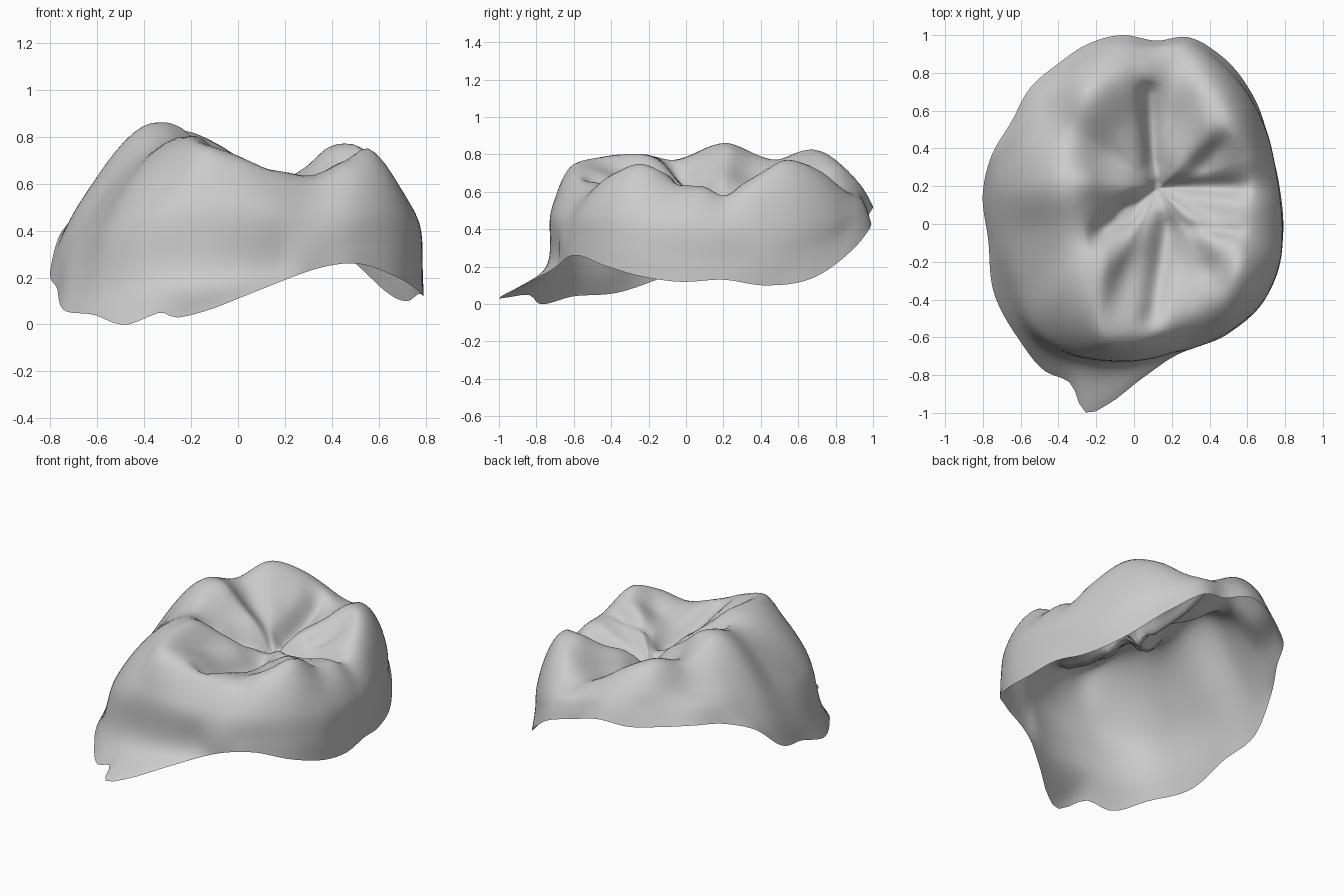
import bpy
import bmesh
from math import atan2, cos, sin, pi, exp
from mathutils import Vector

SECTORS = 160
STEPS = 9
PIT = Vector((.13, .19, .55))

# Closed guide loops of the crown, listed counter-clockwise from the left side
RIDGE = [(.62, .1, .62), (.63, .2, .58), (.6, .35, .66), (.48, .54, .77), (.38, .7, .72),
         (.2, .82, .61), (.05, .84, .67), (-.1, .8, .76), (-.25, .7, .82), (-.33, .5, .77),
         (-.33, .22, .86), (-.26, -.08, .77), (-.22, -.25, .8), (-.2, -.4, .795),
         (-.17, -.57, .76), (0, -.61, .7),
         (.16, -.56, .65), (.32, -.49, .62), (.48, -.4, .69), (.55, -.25, .75), (.6, -.05, .64)]
BELLY = [(.77, -.05, .44), (.75, .2, .43), (.705, .42, .44), (.62, .65, .43), (.46, .84, .47),
         (.28, .94, .54), (.1, .93, .58), (-.07, .93, .64), (-.28, .83, .69), (-.46, .58, .65),
         (-.58, .4, .62), (-.66, .2, .54), (-.61, -.07, .49), (-.59, -.3, .44), (-.52, -.53, .43),
         (-.3, -.68, .5), (-.1, -.715, .52), (.1, -.7, .5), (.3, -.63, .47), (.5, -.56, .47),
         (.67, -.4, .48), (.75, -.22, .46)]
NECK = [(.787, -.05, .24), (.765, .2, .22), (.68, .55, .24), (.49, .83, .36), (.28, .97, .48),
        (.1, .955, .52), (-.07, .97, .58), (-.38, .8, .6), (-.59, .55, .57), (-.74, .25, .4),
        (-.74, -.05, .28), (-.7, -.33, .17), (-.55, -.61, .14), (-.3, -.73, .18), (0, -.75, .19),
        (.2, -.695, .21), (.5, -.575, .33), (.69, -.4, .32), (.77, -.22, .27)]
RIM = [(.79, -.05, .12), (.77, .2, .13), (.72, .42, .1), (.63, .68, .14), (.45, .9, .3),
       (.28, .99, .42), (.12, .97, .46), (-.07, 1, .52), (-.25, .95, .5), (-.4, .85, .5),
       (-.55, .72, .5), (-.65, .54, .47), (-.755, .36, .39), (-.8, .17, .23), (-.77, -.1, .15),
       (-.74, -.37, .06), (-.61, -.61, .04), (-.47, -.78, 0), (-.33, -.85, .05), (-.25, -1, .03),
       (-.13, -.95, .06), (0, -.85, .11), (.15, -.74, .17), (.5, -.58, .26), (.68, -.42, .2),
       (.76, -.25, .15)]

# Chewing-surface grooves, and cusp slopes as negative depths: start, end, depth, width
GROOVES = [((-.25, -.08), (-.04, .05), .07, .06),
           ((-.04, .05), (.1, .17), .06, .05),
           ((.08, .7), (.1, .3), .07, .05),
           ((.14, .2), (.6, .19), .04, .05),
           ((.17, -.02), (.1, -.5), .06, .06),
           ((.3, -.02), (.6, -.05), .03, .03),
           ((.36, .32), (.52, .48), .04, .06),
           ((.4, -.25), (.5, -.2), .04, .08),
           ((-.3, .23), (-.05, .23), -.03, .09),
           ((-.2, -.25), (.02, -.08), -.025, .07),
           ((.4, .56), (.22, .37), -.025, .08)]


def hermite(knots, values, t):
    """Smooth curve through values placed at uneven knots."""
    last = len(knots) - 1
    i = max(k for k in range(last) if knots[k] <= t or k == 0)

    def slope(k):
        a, b = max(k - 1, 0), min(k + 1, last)
        if a == k or b == k:
            return (values[b] - values[a]) / (knots[b] - knots[a])
        h0, h1 = knots[k] - knots[a], knots[b] - knots[k]
        before, after = (values[k] - values[a]) / h0, (values[b] - values[k]) / h1
        return (before * h1 + after * h0) / (h0 + h1)

    span = knots[i + 1] - knots[i]
    u = (t - knots[i]) / span
    rise = u * u * (3 - 2 * u)
    return (values[i] * (1 - rise) + values[i + 1] * rise
            + slope(i) * span * u * (1 - u) ** 2 - slope(i + 1) * span * u * u * (1 - u))


def sample_loop(points):
    """Resample a guide loop at even angles around the central pit."""
    polar = []
    for p in points:
        d = Vector(p) - PIT
        polar.append((atan2(d.y, d.x), Vector((d.xy.length, p[2]))))
    polar.sort(key=lambda item: item[0])
    turn = 2 * pi
    wrapped = ([(a - turn, v) for a, v in polar[-3:]] + polar
               + [(a + turn, v) for a, v in polar[:3]])
    knots, values = [a for a, v in wrapped], [v for a, v in wrapped]
    ring = []
    for s in range(SECTORS):
        angle = -pi + turn * s / SECTORS
        radius, height = hermite(knots, values, angle)
        ring.append(Vector((PIT.x + radius * cos(angle), PIT.y + radius * sin(angle), height)))
    return ring


def groove_depth(point):
    total = 0
    for start, end, depth, width in GROOVES:
        a, b = Vector(start), Vector(end)
        along = (point.xy - a).dot(b - a) / (b - a).length_squared
        nearest = a.lerp(b, min(max(along, 0), 1))
        total += depth * exp(-((point.xy - nearest).length / width) ** 2)
    return min(total, .075)


def build_crown():
    loops = [sample_loop(points) for points in (RIDGE, BELLY, NECK, RIM)]
    bm = bmesh.new()
    centre = bm.verts.new(PIT - Vector((0, 0, groove_depth(PIT))))
    columns = []
    for s in range(SECTORS):
        ridge = loops[0][s]
        inner = PIT.lerp(ridge, .55)
        inner.z -= .01
        guide = [PIT, inner] + [loop[s] for loop in loops]
        knots = [0]
        for a, b in zip(guide, guide[1:]):
            knots.append(knots[-1] + max((b - a).length, .02))
        column = []
        for i in range(len(guide) - 1):
            for j in range(1, STEPS + 1):
                t = knots[i] + (knots[i + 1] - knots[i]) * j / STEPS
                p = hermite(knots, guide, t)
                # Grooves fade out at the cusp ridge
                fade = min(max((knots[2] - t) / .12, 0), 1)
                p.z = max(p.z - groove_depth(p) * fade, 0)
                column.append(bm.verts.new(p))
        columns.append(column)
    for s, column in enumerate(columns):
        following = columns[(s + 1) % SECTORS]
        bm.faces.new((centre, column[0], following[0]))
        for k in range(len(column) - 1):
            bm.faces.new((column[k], column[k + 1], following[k + 1], following[k]))
    mesh = bpy.data.meshes.new("tooth_crown")
    bm.to_mesh(mesh)
    bm.free()
    crown = bpy.data.objects.new("tooth_crown", mesh)
    bpy.context.collection.objects.link(crown)
    return crown


def make_material(name, colour):
    material = bpy.data.materials.new(name)
    material.use_nodes = True
    material.diffuse_color = colour
    material.node_tree.nodes["Principled BSDF"].inputs["Base Color"].default_value = colour
    return material


default = bpy.data.objects.get("Cube")
if default:
    bpy.data.objects.remove(default)

# Thin open crown shell
crown = build_crown()
crown.data.materials.append(make_material("light_grey", (.6, .6, .6, 1)))
bpy.context.view_layer.objects.active = crown
crown.select_set(True)
bpy.ops.object.shade_smooth_by_angle(angle=pi / 3)
